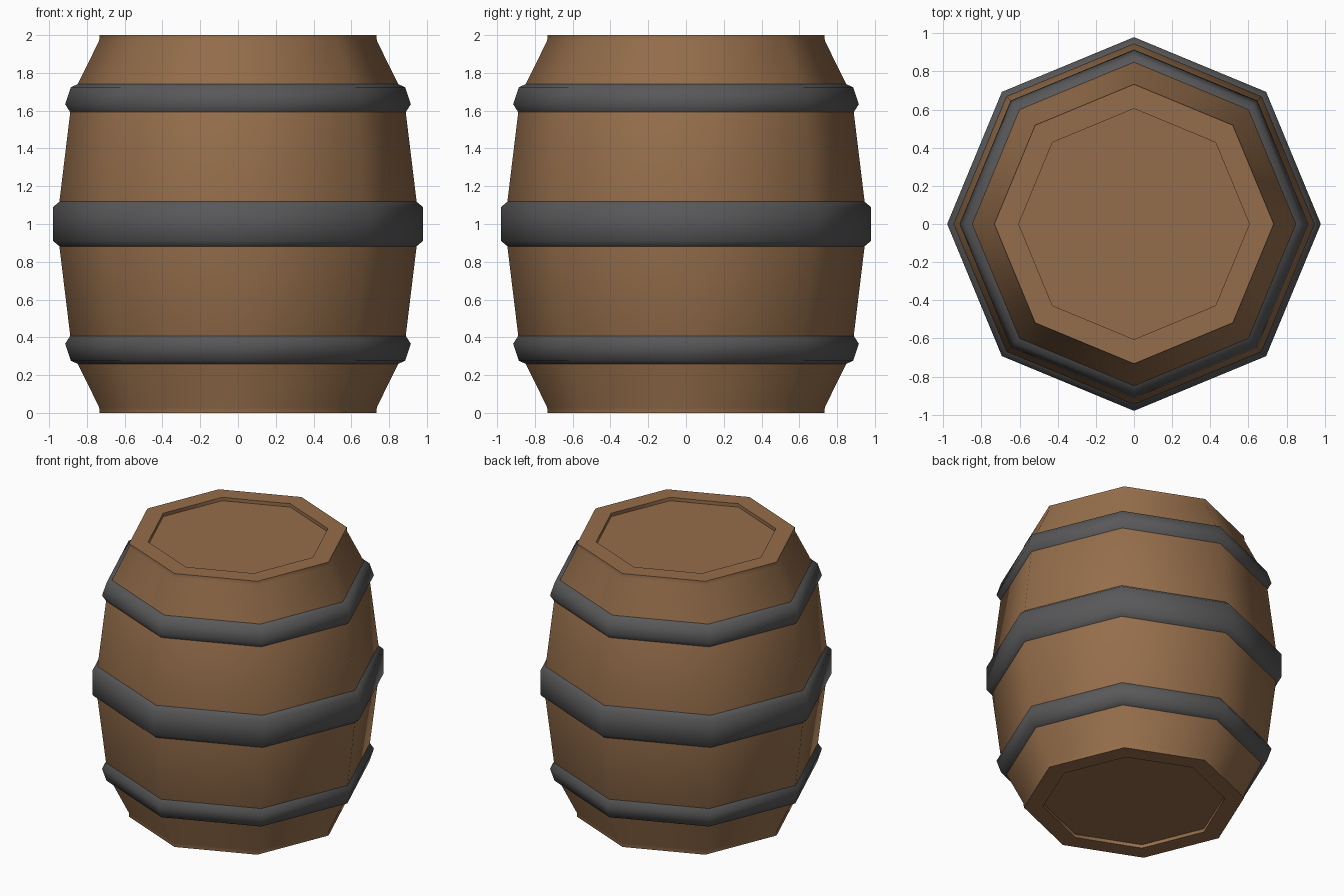
import bpy, bmesh, math

if "Cube" in bpy.data.objects:
    bpy.data.objects.remove(bpy.data.objects["Cube"])

SIDES = 8


def material(name, rgb):
    m = bpy.data.materials.new(name)
    m.diffuse_color = (*rgb, 1)
    m.use_nodes = True
    m.node_tree.nodes["Principled BSDF"].inputs["Base Color"].default_value = m.diffuse_color
    return m


wood = material("brown wood", (0.30, 0.155, 0.070))
iron = material("dark iron", (0.098, 0.098, 0.102))


def lathe(name, profile, mat, caps=False):
    """Spin an (r, z) profile, listed bottom to top, into an eight-sided shell."""
    bm = bmesh.new()
    rings = []
    for r, z in profile:
        rings.append([bm.verts.new((r * math.cos(2 * math.pi * i / SIDES),
                                    r * math.sin(2 * math.pi * i / SIDES), z))
                      for i in range(SIDES)])
    for a, b in zip(rings, rings[1:]):
        for i in range(SIDES):
            j = (i + 1) % SIDES
            bm.faces.new((a[i], a[j], b[j], b[i]))
    if caps:
        bm.faces.new(rings[0][::-1])
        bm.faces.new(rings[-1])
    mesh = bpy.data.meshes.new(name)
    bm.to_mesh(mesh)
    bm.free()
    mesh.materials.append(mat)
    ob = bpy.data.objects.new(name, mesh)
    bpy.context.collection.objects.link(ob)
    bpy.ops.object.select_all(action='DESELECT')
    ob.select_set(True)
    bpy.context.view_layer.objects.active = ob
    bpy.ops.object.shade_smooth_by_angle(angle=math.radians(50))
    return ob


def mirrored(half):
    """Top half of a profile from its bottom half, about z = 1."""
    return [(r, 2 - z) for r, z in reversed(half)]


# Barrel body: recessed lid, flat rim, flared shoulder, bulging belly
half = [(0.605, 0.025), (0.605, 0.0), (0.733, 0.0), (0.735, 0.03),
        (0.877, 0.317)]
lathe("barrel_body", half + [(0.96, 1.0)] + mirrored(half), wood, caps=True)

# Iron hoops with bevelled edges, tucked slightly into the wood
end_hoop = [(0.838, 0.255), (0.885, 0.276), (0.915, 0.366), (0.882, 0.418)]
lathe("lower_hoop", end_hoop, iron)
lathe("upper_hoop", mirrored(end_hoop), iron)
belly = [(0.942, 0.879), (0.98, 0.911)]
lathe("middle_hoop", belly + mirrored(belly), iron)
